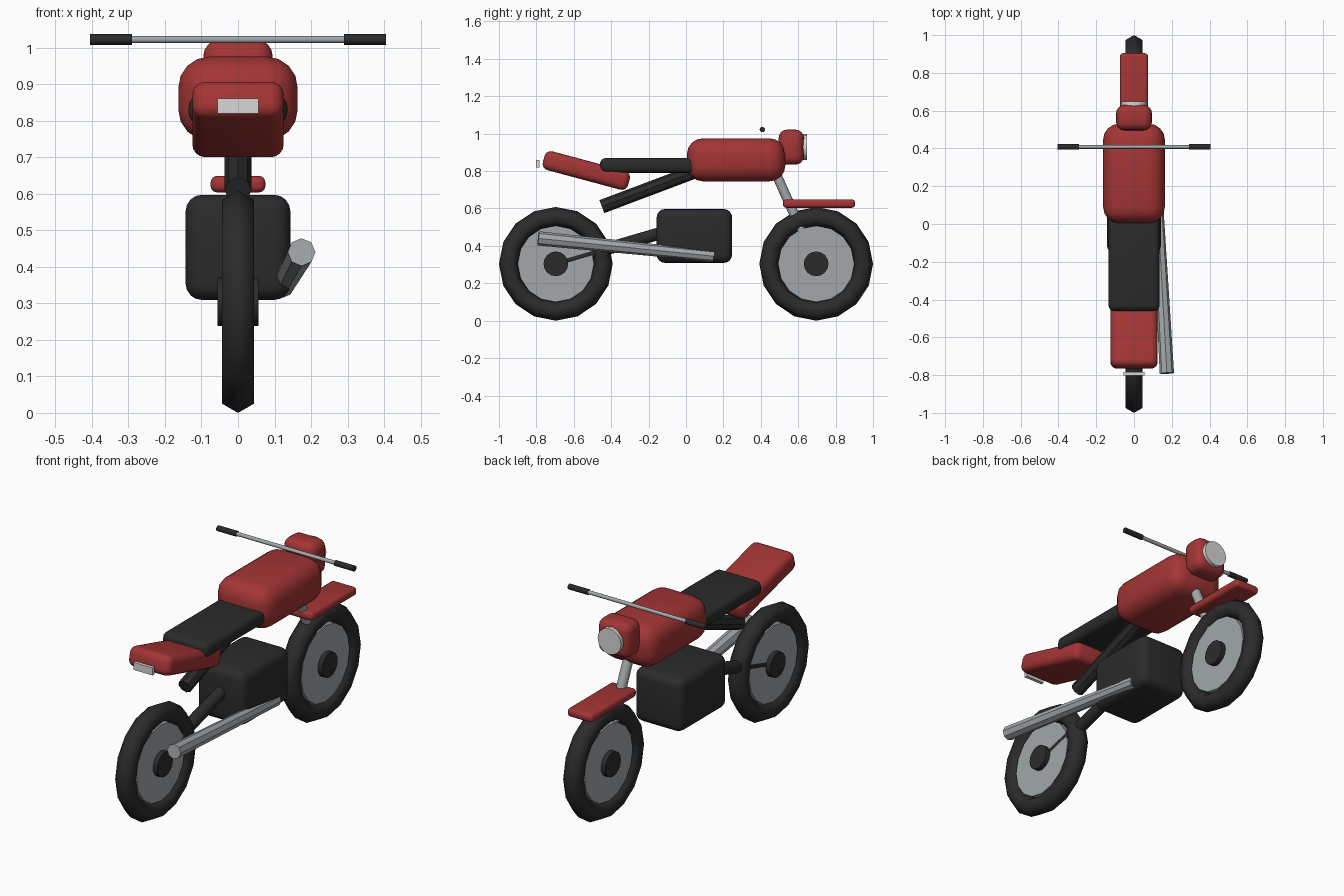
import bpy
from math import radians, pi
from mathutils import Vector

if "Cube" in bpy.data.objects:
    bpy.data.objects.remove(bpy.data.objects["Cube"])


def material(name, rgb):
    m = bpy.data.materials.new(name)
    m.use_nodes = True
    m.diffuse_color = (*rgb, 1)
    m.node_tree.nodes["Principled BSDF"].inputs["Base Color"].default_value = (*rgb, 1)
    return m


RED = material("red paint", (0.37, 0.035, 0.035))
DARK = material("dark rubber", (0.024, 0.024, 0.024))
METAL = material("grey metal", (0.36, 0.39, 0.41))
LENS = material("pale lens", (0.68, 0.68, 0.68))


def finish(name, mat, angle=None):
    ob = bpy.context.object
    ob.name = name
    ob.data.materials.append(mat)
    if angle:
        bpy.ops.object.shade_smooth_by_angle(angle=radians(angle))
    return ob


def box(name, mat, centre, size, bevel=0, tilt=0):
    """Rounded box, optionally tilted about the x axis."""
    bpy.ops.mesh.primitive_cube_add(size=1, location=centre)
    ob = bpy.context.object
    ob.scale = size
    bpy.ops.object.transform_apply(location=False, rotation=False, scale=True)
    ob.rotation_euler.x = radians(tilt)
    if bevel:
        mod = ob.modifiers.new("round", "BEVEL")
        mod.width = bevel
        mod.segments = 4
        bpy.ops.object.modifier_apply(modifier=mod.name)
    return finish(name, mat, 35 if bevel else None)


def rod(name, mat, start, end, r1, r2=None, sides=12, angle=35):
    """Straight or tapered round bar between two points."""
    a, b = Vector(start), Vector(end)
    bpy.ops.mesh.primitive_cone_add(vertices=sides, radius1=r1, radius2=r2 or r1,
                                    depth=(b - a).length, location=(a + b) / 2)
    bpy.context.object.rotation_euler = (b - a).to_track_quat("Z", "Y").to_euler()
    return finish(name, mat, angle)


# Wheels: tyre, solid disc and hub
AXLE_Y, AXLE_Z = 0.696, 0.304
for label, y in (("front", AXLE_Y), ("rear", -AXLE_Y)):
    bpy.ops.mesh.primitive_torus_add(major_segments=16, minor_segments=6,
                                     major_radius=0.253, minor_radius=0.051,
                                     location=(0, y, AXLE_Z), rotation=(0, pi / 2, 0))
    finish(label + "_tyre", DARK, 180)
    for part, mat, half, r in (("disc", METAL, 0.03, 0.204), ("hub", DARK, 0.056, 0.066)):
        rod(f"{label}_{part}", mat, (-half, y, AXLE_Z), (half, y, AXLE_Z), r, sides=16)

# Bodywork
box("fuel_tank", RED, (0, 0.268, 0.86), (0.327, 0.526, 0.23), 0.085)
box("headlight_housing", RED, (0, 0.563, 0.928), (0.19, 0.135, 0.187), 0.045)
box("front_fender", RED, (0, 0.711, 0.626), (0.15, 0.386, 0.045), 0.018)
box("tail_section", RED, (0, -0.533, 0.803), (0.25, 0.472, 0.104), 0.035, -15)
box("seat", DARK, (0, -0.18, 0.83), (0.27, 0.56, 0.078), 0.03)
box("engine_block", DARK, (0, 0.045, 0.453), (0.287, 0.404, 0.288), 0.045)

# Lights
rod("headlight_lens", LENS, (0, 0.61, 0.928), (0, 0.648, 0.928), 0.069, sides=16)
box("tail_light", LENS, (0, -0.793, 0.84), (0.112, 0.018, 0.04))

# Frame, fork and exhaust
rod("rear_frame_tube", DARK, (0, -0.45, 0.61), (0, 0.1, 0.817), 0.037, sides=8)
rod("swingarm", DARK, (0, -AXLE_Y, AXLE_Z), (0, 0, 0.508), 0.033)
rod("fork", METAL, (0, AXLE_Y, AXLE_Z), (0, 0.453, 0.85), 0.026)
rod("exhaust_pipe", METAL, (0.122, 0.147, 0.345), (0.174, -0.79, 0.44), 0.03, 0.038,
    sides=8)

# Handlebar with grips
rod("handlebar", METAL, (-0.3, 0.408, 1.022), (0.3, 0.408, 1.022), 0.01)
for side, s in (("left", 1), ("right", -1)):
    rod(side + "_grip", DARK, (s * 0.29, 0.408, 1.022), (s * 0.405, 0.408, 1.022), 0.0145)
